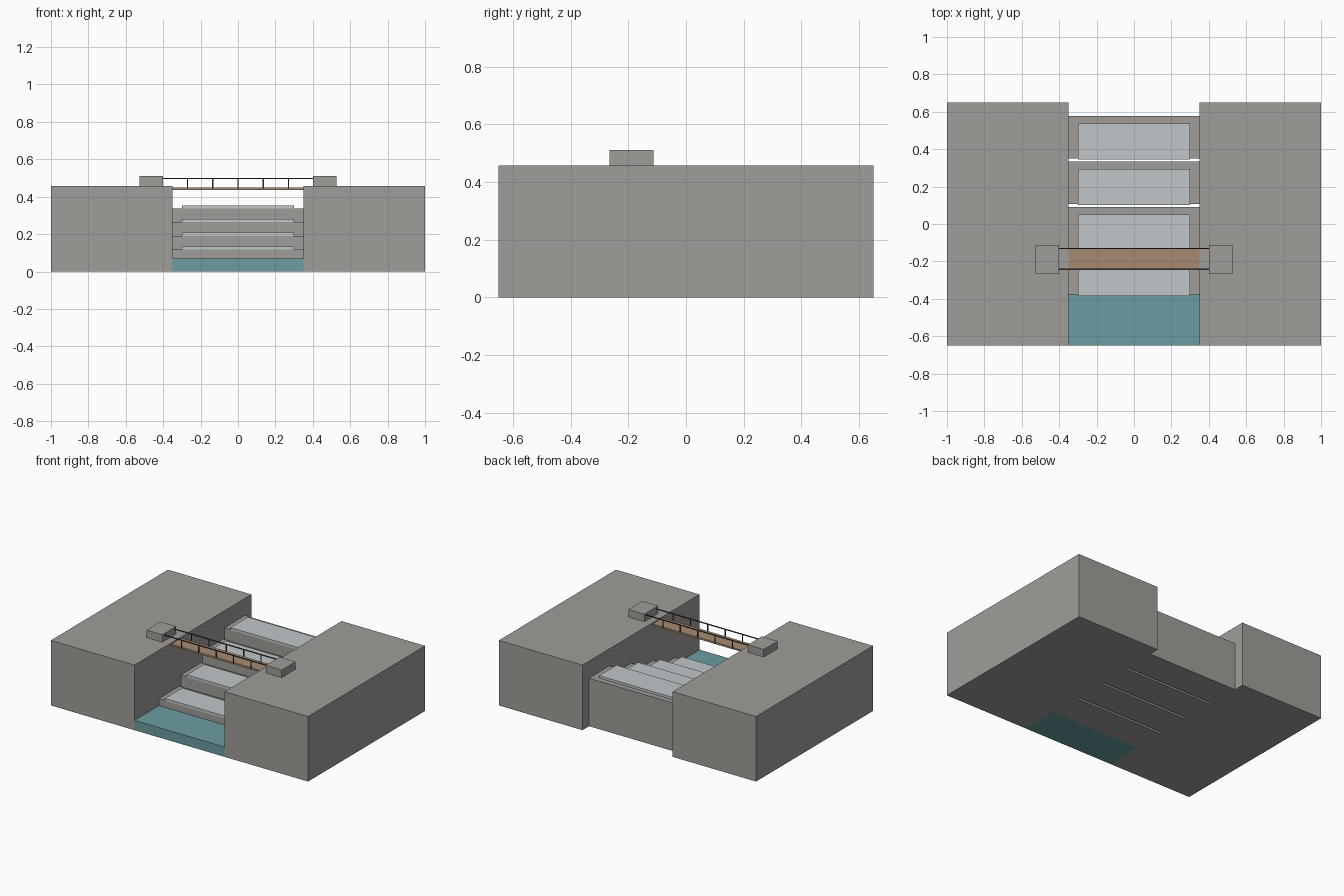
import bpy
import bmesh
from mathutils import Vector

cube = bpy.data.objects.get("Cube")
if cube:
    bpy.data.objects.remove(cube, do_unlink=True)


def material(name, rgb):
    mat = bpy.data.materials.new(name)
    mat.use_nodes = True
    color = (*rgb, 1.0)
    mat.diffuse_color = color
    mat.node_tree.nodes["Principled BSDF"].inputs["Base Color"].default_value = color
    return mat


STONE = material("grey stone", (0.35, 0.34, 0.32))
POOL = material("teal pool water", (0.15, 0.335, 0.355))
FOAM = material("pale flowing water", (0.53, 0.57, 0.59))
WOOD = material("tan wood", (0.38, 0.26, 0.17))
METAL = material("dark metal", (0.06, 0.06, 0.06))


def box(name, mat, xs, ys, zs):
    """Axis-aligned box given its (low, high) span on each axis."""
    bm = bmesh.new()
    bmesh.ops.create_cube(bm, size=1.0)
    spans = (xs, ys, zs)
    size = Vector([hi - lo for lo, hi in spans])
    centre = Vector([(hi + lo) / 2 for lo, hi in spans])
    bmesh.ops.scale(bm, vec=size, verts=bm.verts)
    mesh = bpy.data.meshes.new(name)
    bm.to_mesh(mesh)
    bm.free()
    mesh.materials.append(mat)
    obj = bpy.data.objects.new(name, mesh)
    obj.location = centre
    bpy.context.collection.objects.link(obj)
    return obj


def side_span(side, near, far):
    return tuple(sorted((side * near, side * far)))


GAP = 0.35        # half width of the channel
BANK_TOP = 0.457

# Banks and the blocks that anchor the footbridge
for side, label in ((1, "left"), (-1, "right")):
    box(f"{label}_bank", STONE, side_span(side, GAP, 1.0), (-0.65, 0.65), (0, BANK_TOP))
    box(f"{label}_bridge_block", STONE, side_span(side, 0.402, 0.526),
        (-0.266, -0.112), (BANK_TOP, 0.51))

# Lower pool
box("lower_pool", POOL, (-GAP, GAP), (-0.65, -0.378), (0, 0.069))

# Cascade of four separate weirs, each with a sheet of water on top
for i in range(4):
    front = -0.378 + 0.243 * i
    top = 0.118 + 0.073 * i
    box(f"weir_step_{i + 1}", STONE, (-GAP, GAP), (front, front + 0.226), (0, top))
    box(f"weir_water_{i + 1}", FOAM, (-0.3, 0.3), (front - 0.006, front + 0.187),
        (top, top + 0.017))

# Footbridge deck
DECK_TOP = 0.449
box("bridge_deck", WOOD, (-GAP, GAP), (-0.242, -0.13), (0.437, DECK_TOP))

# Handrails and their posts
HALF = 0.003
for y, label in ((-0.242, "front"), (-0.13, "back")):
    box(f"{label}_handrail", METAL, (-0.402, 0.402), (y - HALF, y + HALF), (0.495, 0.501))
    for i in range(5):
        x = 0.135 * (i - 2)
        box(f"{label}_rail_post_{i + 1}", METAL, (x - HALF, x + HALF),
            (y - HALF, y + HALF), (0.44, 0.495))
